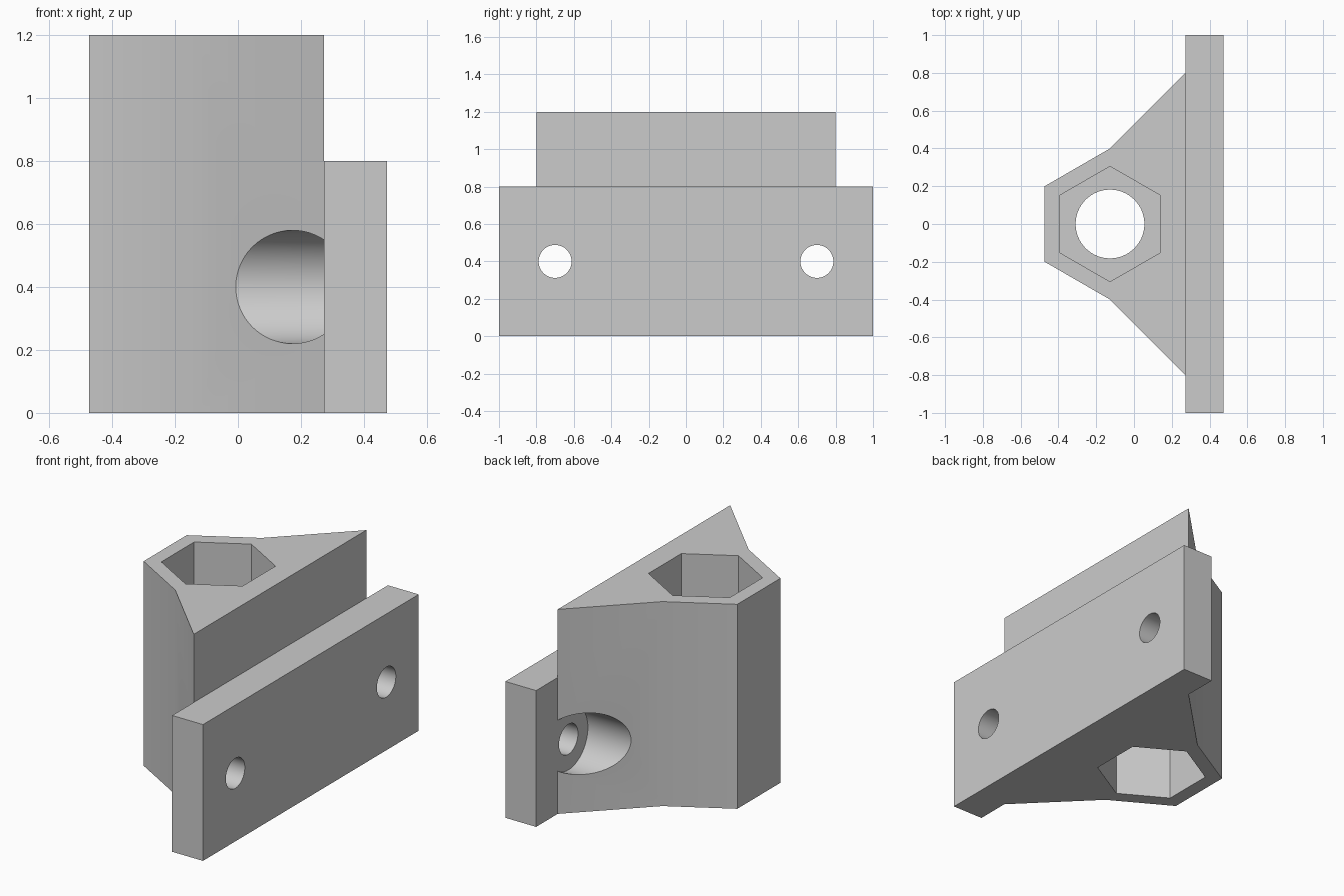
import bpy, math
from mathutils import Matrix

cube = bpy.data.objects.get("Cube")
if cube:
    bpy.data.objects.remove(cube, do_unlink=True)

grey = bpy.data.materials.new("light_grey")
grey.use_nodes = True
colour = (0.6, 0.6, 0.6, 1)
grey.diffuse_color = colour
grey.node_tree.nodes["Principled BSDF"].inputs["Base Color"].default_value = colour

SOCKET_X = -0.127   # axis of the vertical socket
SEAM_X = 0.273      # where the bracket meets the plate
BACK_X = 0.473
HEIGHT = 1.2
POCKET = 0.4        # depth of each hexagonal pocket


def prism(name, outline, z0, z1):
    """Closed prism over a counter-clockwise outline."""
    n = len(outline)
    verts = [(x, y, z) for z in (z0, z1) for x, y in outline]
    faces = [tuple(reversed(range(n))), tuple(range(n, 2 * n))]
    faces += [(i, (i + 1) % n, n + (i + 1) % n, n + i) for i in range(n)]
    mesh = bpy.data.meshes.new(name)
    mesh.from_pydata(verts, [], faces)
    mesh.materials.append(grey)
    obj = bpy.data.objects.new(name, mesh)
    bpy.context.collection.objects.link(obj)
    return obj


def circle(radius, sides, cx=0.0):
    """Regular polygon with a corner on the y axis."""
    angles = [math.pi / 2 + math.tau * i / sides for i in range(sides)]
    return [(cx + radius * math.cos(a), radius * math.sin(a)) for a in angles]


def combine(obj, other, operation):
    """Apply an exact boolean and discard the second object."""
    mod = obj.modifiers.new(operation, "BOOLEAN")
    mod.operation, mod.solver, mod.object = operation, "EXACT", other
    bpy.context.view_layer.objects.active = obj
    bpy.ops.object.modifier_apply(modifier=mod.name)
    bpy.data.objects.remove(other, do_unlink=True)


def drill_x(obj, radius, y, z, x0, x1):
    """Round hole along x."""
    drill = prism("drill", circle(radius, 64), x0, x1)
    drill.data.transform(Matrix.Translation((0, y, z)) @ Matrix.Rotation(math.pi / 2, 4, "Y"))
    combine(obj, drill, "DIFFERENCE")


# Bracket body: half hexagon flaring into two slanted wings
side = [(SEAM_X, 0.8), (SOCKET_X, 0.4), (-BACK_X, 0.2)]
body = prism("socket_bracket", side + [(x, -y) for x, y in reversed(side)], 0, HEIGHT)

# Hexagonal pockets at both ends, joined by a round bore
for z0, z1 in ((-0.1, POCKET), (HEIGHT - POCKET, HEIGHT + 0.1)):
    combine(body, prism("pocket", circle(0.305, 6, SOCKET_X), z0, z1), "DIFFERENCE")
combine(body, prism("bore", circle(0.182, 64, SOCKET_X), 0.2, HEIGHT - 0.2), "DIFFERENCE")

# Mounting plate
plate = prism("mounting_plate", [(SEAM_X, -1), (BACK_X, -1), (BACK_X, 1), (SEAM_X, 1)], 0, 0.8)

# Screw holes in the plate with wide clearance through the wings
for y in (-0.7, 0.7):
    drill_x(body, 0.18, y, 0.4, -0.3, 0.5)
    drill_x(plate, 0.088, y, 0.4, 0.1, 0.6)

combine(body, plate, "UNION")

# Smooth the round holes, keep the flat faces crisp
bpy.ops.object.select_all(action="DESELECT")
body.select_set(True)
bpy.context.view_layer.objects.active = body
bpy.ops.object.shade_smooth_by_angle(angle=math.radians(25))
